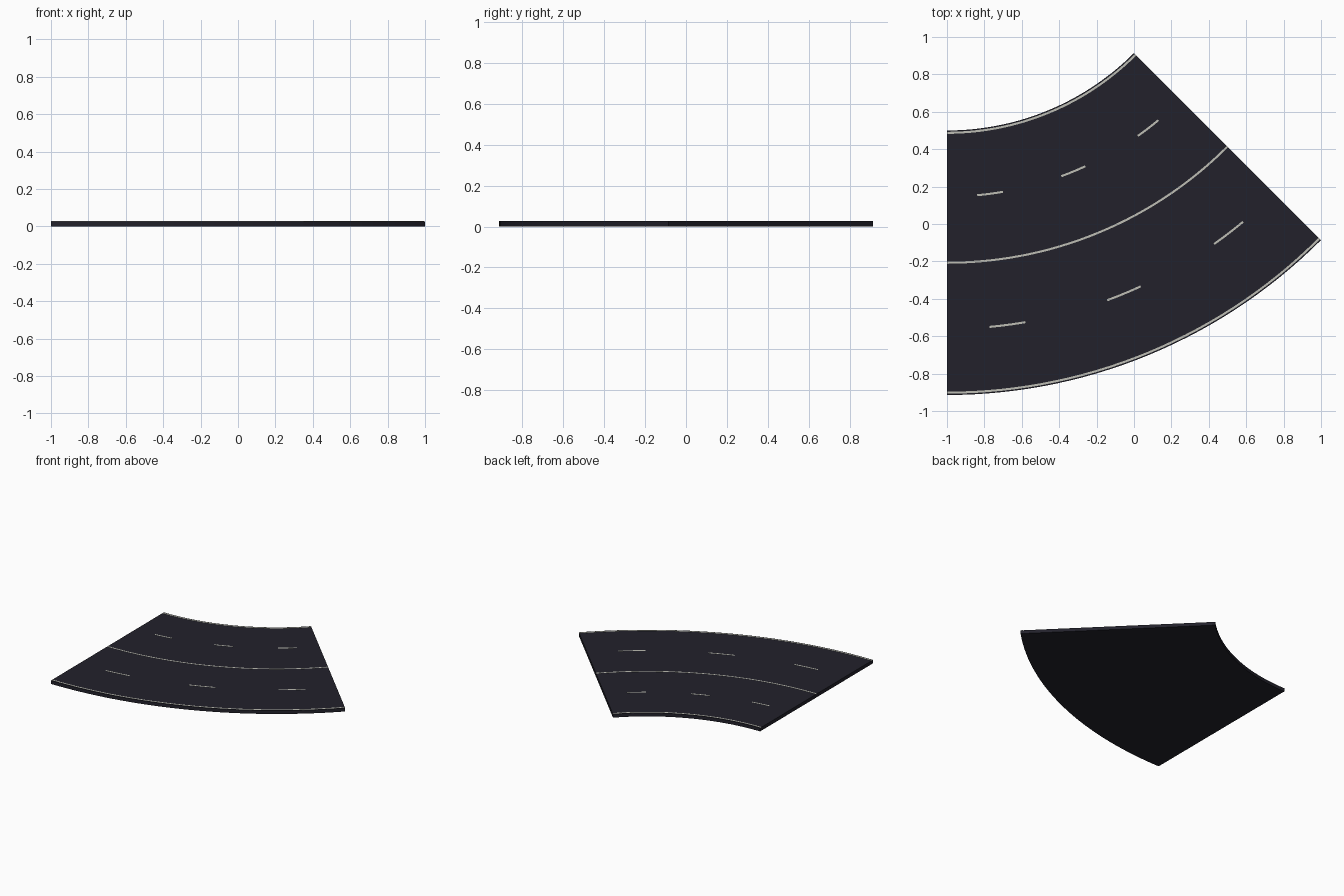
import bpy, bmesh, math

if "Cube" in bpy.data.objects:
    bpy.data.objects.remove(bpy.data.objects["Cube"])

CX, CY = -1.0, 1.9142          # centre of the bend
R_IN, R_OUT = math.sqrt(2), 2 * math.sqrt(2)
TOP = 0.027


def material(name, rgb):
    m = bpy.data.materials.new(name)
    m.diffuse_color = (*rgb, 1)
    m.use_nodes = True
    m.node_tree.nodes["Principled BSDF"].inputs["Base Color"].default_value = m.diffuse_color
    return m


asphalt = material("dark asphalt", (0.0160, 0.0155, 0.0240))
paint = material("pale road paint", (0.52, 0.52, 0.46))


def arc_slab(name, r0, r1, a0, a1, z0, z1, steps, mat):
    """Solid ring sector; angles in degrees from straight down (-y)."""
    bm = bmesh.new()
    rings = []
    for i in range(steps + 1):
        a = math.radians(a0 + (a1 - a0) * i / steps)
        s, c = math.sin(a), math.cos(a)
        rings.append([bm.verts.new((CX + r * s, CY - r * c, z))
                      for r, z in ((r0, z0), (r1, z0), (r1, z1), (r0, z1))])
    for p, q in zip(rings, rings[1:]):
        for k in range(4):
            bm.faces.new((p[k], p[(k + 1) % 4], q[(k + 1) % 4], q[k]))
    bm.faces.new(rings[0])
    bm.faces.new(rings[-1])
    bmesh.ops.recalc_face_normals(bm, faces=bm.faces)
    me = bpy.data.meshes.new(name)
    bm.to_mesh(me)
    bm.free()
    me.materials.append(mat)
    ob = bpy.data.objects.new(name, me)
    bpy.context.collection.objects.link(ob)


def stripe(name, r, a0, a1, steps):
    arc_slab(name, r - 0.0055, r + 0.0055, a0, a1, TOP - 0.001, TOP + 0.001, steps, paint)


# road deck
arc_slab("road_deck", R_IN, R_OUT, 0, 45, 0, TOP, 30, asphalt)

# continuous edge and centre lines
mid = (R_IN + R_OUT) / 2
stripe("inner_edge_line", R_IN + 0.0125, 0, 45, 30)
stripe("centre_line", mid, 0, 45, 30)
stripe("outer_edge_line", R_OUT - 0.0125, 0, 45, 30)

# lane dashes, three per side
quarter = (R_OUT - R_IN) / 4
for side, r in (("inner", mid - quarter), ("outer", mid + quarter)):
    for i in range(3):
        a = 7.5 + 15 * i
        stripe(f"{side}_lane_dash_{i + 1}", r, a - 2.25, a + 2.25, 3)
